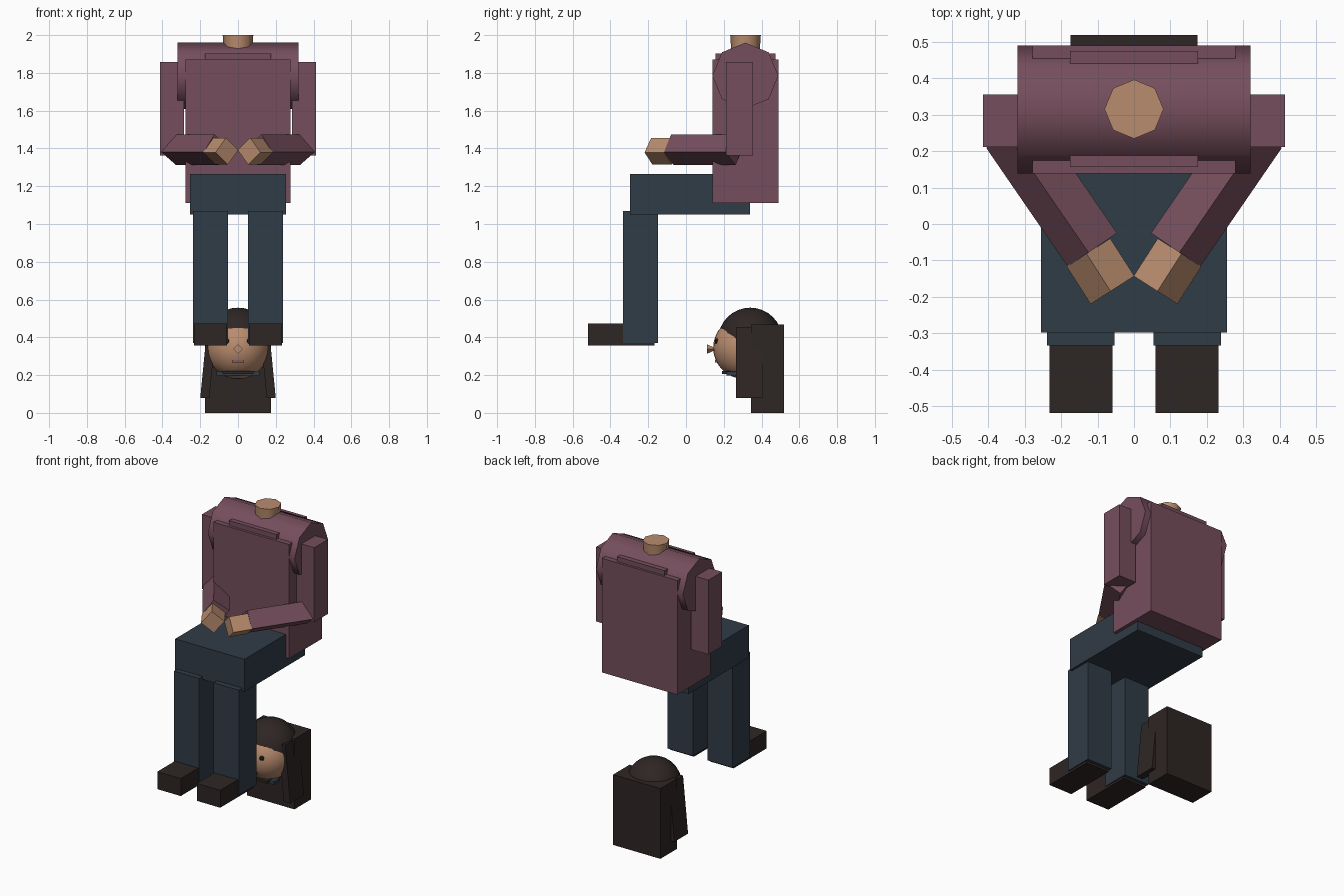
import bpy, bmesh, math
from mathutils import Matrix, Vector

if "Cube" in bpy.data.objects:
    bpy.data.objects.remove(bpy.data.objects["Cube"])


def material(name, rgb):
    m = bpy.data.materials.new(name)
    m.diffuse_color = (*rgb, 1)
    m.use_nodes = True
    m.node_tree.nodes["Principled BSDF"].inputs["Base Color"].default_value = m.diffuse_color
    return m


SHIRT = material("plum_cloth", (0.178, 0.076, 0.108))
NAVY = material("navy_cloth", (0.030, 0.045, 0.062))
SKIN = material("skin", (0.485, 0.262, 0.156))
HAIR = material("dark_brown", (0.027, 0.019, 0.017))
BLACK = material("eye_black", (0.008, 0.008, 0.009))
LIP = material("lip", (0.25, 0.10, 0.10))


def finish(name, bm, mat, smooth=None):
    bmesh.ops.recalc_face_normals(bm, faces=bm.faces)
    mesh = bpy.data.meshes.new(name)
    bm.to_mesh(mesh)
    bm.free()
    mesh.materials.append(mat)
    ob = bpy.data.objects.new(name, mesh)
    bpy.context.collection.objects.link(ob)
    if smooth:
        bpy.ops.object.select_all(action='DESELECT')
        ob.select_set(True)
        bpy.context.view_layer.objects.active = ob
        bpy.ops.object.shade_smooth_by_angle(angle=math.radians(smooth))
    return ob


def box(name, x, y, z, mat):
    """Box from (low, high) ranges."""
    bm = bmesh.new()
    bmesh.ops.create_cube(bm, size=1)
    for v in bm.verts:
        v.co = [r[0] if c < 0 else r[1] for c, r in zip(v.co, (x, y, z))]
    return finish(name, bm, mat)


def tilted_bar(name, a, b, side, size, angle, mat):
    """Square bar from a to b, rolled about its axis, mirrored by side."""
    a, b = Vector(a), Vector(b)
    d = (b - a).normalized()
    n = Vector((-d.y, d.x, 0)).normalized()
    up = Vector((0, 0, 1))
    c, s = math.cos(angle), math.sin(angle)
    u, v = n * c + up * s, n * s - up * c
    bm = bmesh.new()
    bmesh.ops.create_cube(bm, size=1)
    mid, length = (a + b) / 2, (b - a).length
    for vert in bm.verts:
        p = mid + d * vert.co.x * length + (u * vert.co.y + v * vert.co.z) * size
        vert.co = (p.x * side, p.y, p.z)
    return finish(name, bm, mat)


def cone(name, r1, r2, depth, sides, matrix, mat, smooth=None):
    bm = bmesh.new()
    bmesh.ops.create_cone(bm, cap_ends=True, segments=sides, radius1=r1,
                          radius2=r2, depth=depth, matrix=matrix)
    return finish(name, bm, mat, smooth)


def ball(name, centre, r, mat, seg=32):
    bm = bmesh.new()
    bmesh.ops.create_uvsphere(bm, u_segments=seg, v_segments=seg // 2, radius=r,
                              matrix=Matrix.Translation(centre))
    return finish(name, bm, mat, 60)


# Torso, shoulders, collar and neck
box("torso", (-.278, .278), (.139, .489), (1.11, 1.87), SHIRT)
cone("shoulders", .175, .175, .64, 8,
     Matrix.Translation((0, .314, 1.785)) @ Matrix.Rotation(math.pi / 2, 4, 'Y'), SHIRT, 50)
box("collar", (-.175, .175), (.156, .474), (1.80, 1.902), SHIRT)
cone("neck", .070, .081, .17, 8, Matrix.Translation((0, .315, 1.915)), SKIN, 50)

# Lap
box("thighs", (-.255, .255), (-.297, .339), (1.05, 1.266), NAVY)

for side, tag in ((-1, "right"), (1, "left")):
    def span(a, b):
        return sorted((a * side, b * side))

    # Arms and hands (bars are described on the -x side, then mirrored)
    box("upper_arm_" + tag, span(.285, .414), (.211, .355), (1.362, 1.858), SHIRT)
    tilted_bar("forearm_" + tag, (-.338, .255, 1.393), (-.114, -.071, 1.393),
               -side, .117, math.radians(54), SHIRT)
    tilted_bar("hand_" + tag, (-.125, -.078, 1.385), (-.059, -.181, 1.385),
               -side, .101, math.radians(50), SKIN)
    # Legs and shoes
    box("shin_" + tag, span(.053, .239), (-.333, -.148), (.37, 1.07), NAVY)
    box("shoe_" + tag, span(.059, .232), (-.518, -.168), (.356, .472), HAIR)
    # Side lock, leaning outward toward the bottom
    lock = box("side_lock_" + tag, span(.115, .163), (.264, .408), (.078, .455), HAIR)
    for v in lock.data.vertices:
        if v.co.z < .2:
            v.co.x += .037 * side
    ball("eye_" + tag, (.058 * side, .170, .378), .018, BLACK, 12)

# Head, hair, nose and mouth
ball("head", (0, .31, .345), .166, SKIN)
ball("hair_cap", (0, .340, .387), .170, HAIR)
box("back_hair", (-.174, .174), (.345, .518), (0, .468), HAIR)
cone("nose", .025, 0, .055, 4,
     Matrix.Translation((0, .139, .338)) @ Matrix.Rotation(-math.pi / 2, 4, 'X'), SKIN)
box("mouth", (-.031, .031), (.153, .18), (.268, .279), LIP)

# Chin band over a blue band
box("chin_band", (-.082, .082), (.19, .27), (.205, .221), HAIR)
box("neck_band", (-.115, .115), (.215, .28), (.197, .219), NAVY)
